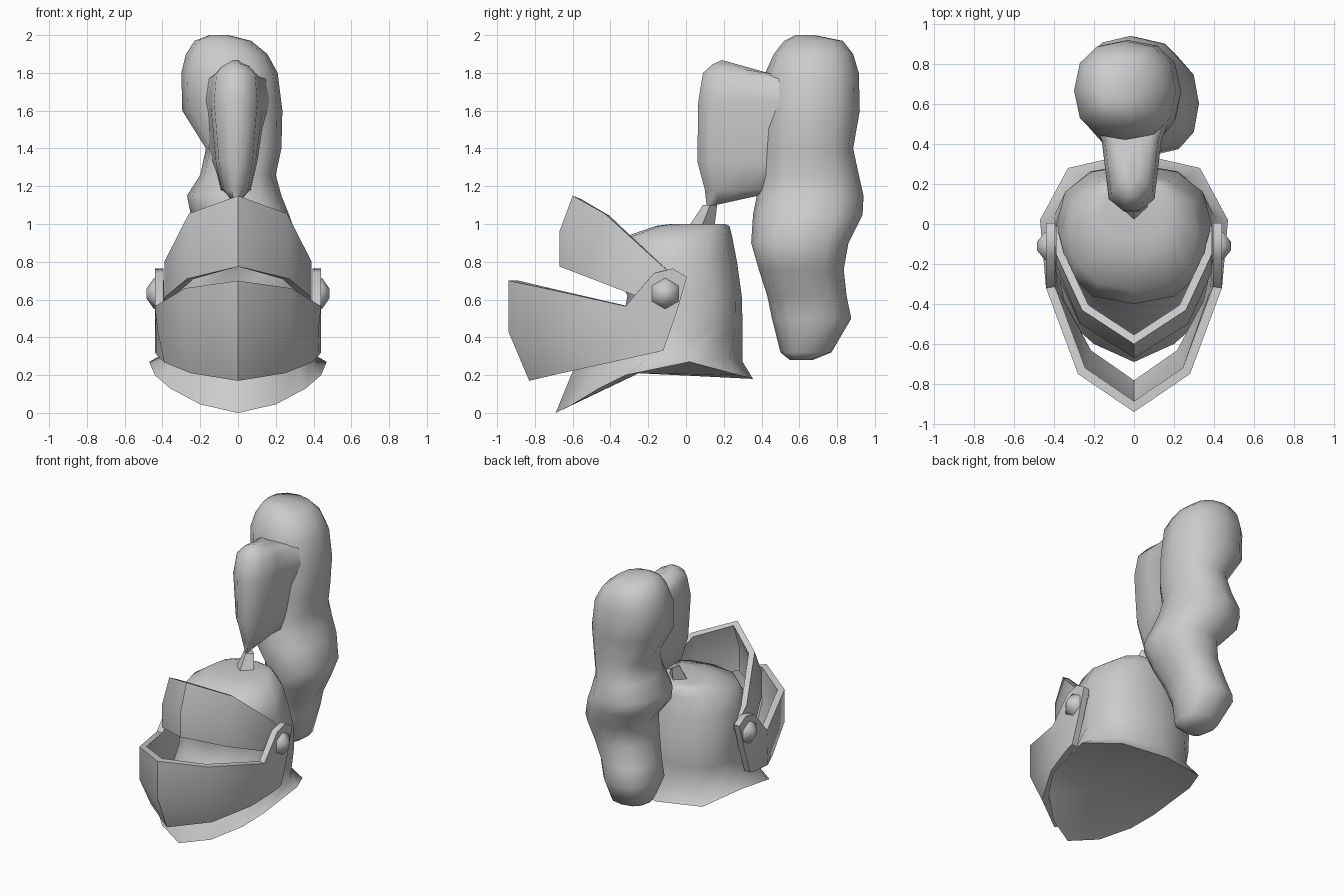
import bpy, bmesh, math

if "Cube" in bpy.data.objects:
    bpy.data.objects.remove(bpy.data.objects["Cube"])


def shade(ob, angle):
    bpy.ops.object.select_all(action='DESELECT')
    ob.select_set(True)
    bpy.context.view_layer.objects.active = ob
    bpy.ops.object.shade_smooth_by_angle(angle=math.radians(angle))


def make(name, bm):
    me = bpy.data.meshes.new(name)
    bm.to_mesh(me)
    bm.free()
    ob = bpy.data.objects.new(name, me)
    bpy.context.collection.objects.link(ob)
    return ob


def loft(name, rings, angle=40, base_centre=None):
    """Skin a stack of closed rings and cap both ends with fans."""
    bm = bmesh.new()
    vs = [[bm.verts.new(p) for p in r] for r in rings]
    n = len(vs[0])
    for a, b in zip(vs, vs[1:]):
        for i in range(n):
            bm.faces.new((a[i], a[(i + 1) % n], b[(i + 1) % n], b[i]))
    base, top = bm.faces.new(vs[0]), bm.faces.new(vs[-1])
    centre = bmesh.ops.poke(bm, faces=[base])["verts"][0]
    if base_centre:
        centre.co = base_centre
    bmesh.ops.poke(bm, faces=[top])
    bmesh.ops.recalc_face_normals(bm, faces=bm.faces)
    ob = make(name, bm)
    shade(ob, angle)
    return ob


def oval(z, y0, y1, xc, xr, n, power=1.0):
    """Ring between y0 (front) and y1 (back), starting at the front."""
    pts = []
    for i in range(n):
        a = 2 * math.pi * i / n
        s, c = math.sin(a), math.cos(a)
        s = math.copysign(abs(s) ** power, s)
        c = math.copysign(abs(c) ** power, c)
        pts.append((xc + xr * s, (y0 + y1) / 2 - (y1 - y0) / 2 * c, z))
    return pts


def mirrored_ring(half):
    return half + [(-x, y, z) for x, y, z in half[-2:0:-1]]


# Helmet shell: flared collar, recessed face, rounded crown
rim = mirrored_ring([(0, -.69, 0), (.2, -.6, .045), (.36, -.46, .13), (.44, -.32, .2),
                     (.47, .02, .27), (.33, .28, .2), (0, .355, .18)])
neck = mirrored_ring([(0, -.6, .22), (.18, -.5, .23), (.31, -.38, .26), (.38, -.2, .29),
                      (.40, .04, .31), (.26, .23, .29), (0, .3, .27)])
crown = [(.45, -.34, .30, .39), (.62, -.31, .295, .39), (.8, -.40, .27, .37),
         (.93, -.33, .245, .32), (.99, -.16, .23, .22), (1.0, -.08, .21, .16)]
loft("helmet_shell", [rim, neck] + [oval(z, a, b, 0, r, 12, .85) for z, a, b, r in crown],
     50, base_centre=(0, -.25, .21))


def visor(name, cols, thickness):
    """Sheet of columns (top, middle, bottom), mirrored across x and thickened."""
    full = [[(-x, y, z) for x, y, z in c] for c in cols[:0:-1]] + cols
    bm = bmesh.new()
    vs = [[bm.verts.new(p) for p in c] for c in full]
    for a, b in zip(vs, vs[1:]):
        for j in range(len(a) - 1):
            bm.faces.new((a[j], a[j + 1], b[j + 1], b[j]))
    ob = make(name, bm)
    mod = ob.modifiers.new("thickness", 'SOLIDIFY')
    mod.thickness, mod.offset, mod.use_even_offset = thickness, -1, True
    bpy.context.view_layer.objects.active = ob
    bpy.ops.object.modifier_apply(modifier=mod.name)
    shade(ob, 45)


# Raised upper visor
visor("upper_visor", [
    [(0, -.6, 1.15), (0, -.67, .96), (0, -.67, .775)],
    [(.26, -.43, 1.055), (.27, -.5, .88), (.27, -.5, .71)],
    [(.39, -.15, .8), (.39, -.2, .7), (.39, -.24, .61)],
    [(.39, -.01, .68), (.39, -.05, .61), (.39, -.1, .54)]], .04)

# Lower face guard with hinge ears
visor("lower_visor", [
    [(0, -.94, .7), (0, -.94, .43), (0, -.83, .17)],
    [(.28, -.75, .66), (.28, -.75, .42), (.25, -.66, .21)],
    [(.44, -.32, .565), (.425, -.34, .43), (.39, -.4, .267)],
    [(.44, -.17, .74), (.44, -.17, .54), (.43, -.22, .307)],
    [(.44, -.07, .765), (.44, -.1, .55), (.44, -.16, .32)],
    [(.44, .005, .72), (.44, -.05, .53), (.44, -.12, .33)]], .045)

# Hinge bolts, six-sided
for side, label in ((1, "right"), (-1, "left")):
    rings = []
    for x, r in ((.40, .082), (.445, .082), (.485, .025)):
        rings.append([(side * x, -.11 + r * math.sin(k * math.pi / 3),
                       .632 + r * math.cos(k * math.pi / 3)) for k in range(6)])
    loft("hinge_bolt_" + label, rings, 60)

# Plume socket, four-sided and tilted back
loft("plume_socket", [oval(.98, .01, .15, 0, .075, 4), oval(1.1, .09, .165, 0, .04, 4)], 20)


def wedge(z, y0, w, tilt, spread):
    """Pear-shaped section: narrow nose at y0, widening back into the rear lobe."""
    prof = [(y0, .3), (y0 + .06, .85), (.3, 1), (.42, 1 + .12 * spread),
            (.52, 1 + .45 * spread), (.62, 1 + .6 * spread)]
    side = [(w * k - .012, y, z - tilt * (y - y0)) for y, k in prof]
    return side + [(-w * k - .012, y, z - tilt * (y - y0)) for y, k in reversed(prof)]


# Plume: front lobe that blends into the back lobe
front = [(1.09, .11, .01, -.22, 0), (1.18, .1, .075, 0, .5), (1.33, .06, .105, 0, .5),
         (1.65, .065, .135, 0, .9), (1.8, .09, .12, .08, .9), (1.845, .14, .085, .16, .9),
         (1.868, .19, .04, .28, .5)]
loft("plume_front", [wedge(*r) for r in front], 60)

# Plume: tall wavy back lobe trailing down behind the helmet
back = [(.28, .55, .67, -.01, .08), (.32, .5, .77, -.01, .14), (.5, .455, .875, -.04, .19),
        (.62, .43, .85, 0, .19), (.76, .385, .835, .06, .21), (.9, .345, .86, .1, .225),
        (1.05, .355, .935, .01, .26), (1.15, .375, .94, -.02, .25), (1.26, .4, .915, 0, .2),
        (1.4, .41, .885, .03, .2), (1.6, .41, .92, -.03, .265), (1.8, .42, .915, -.045, .255),
        (1.9, .465, .885, -.06, .215), (1.97, .52, .83, -.08, .15), (2.0, .58, .68, -.1, .05)]
loft("plume_back", [oval(*r, 12, .85) for r in back], 60)
